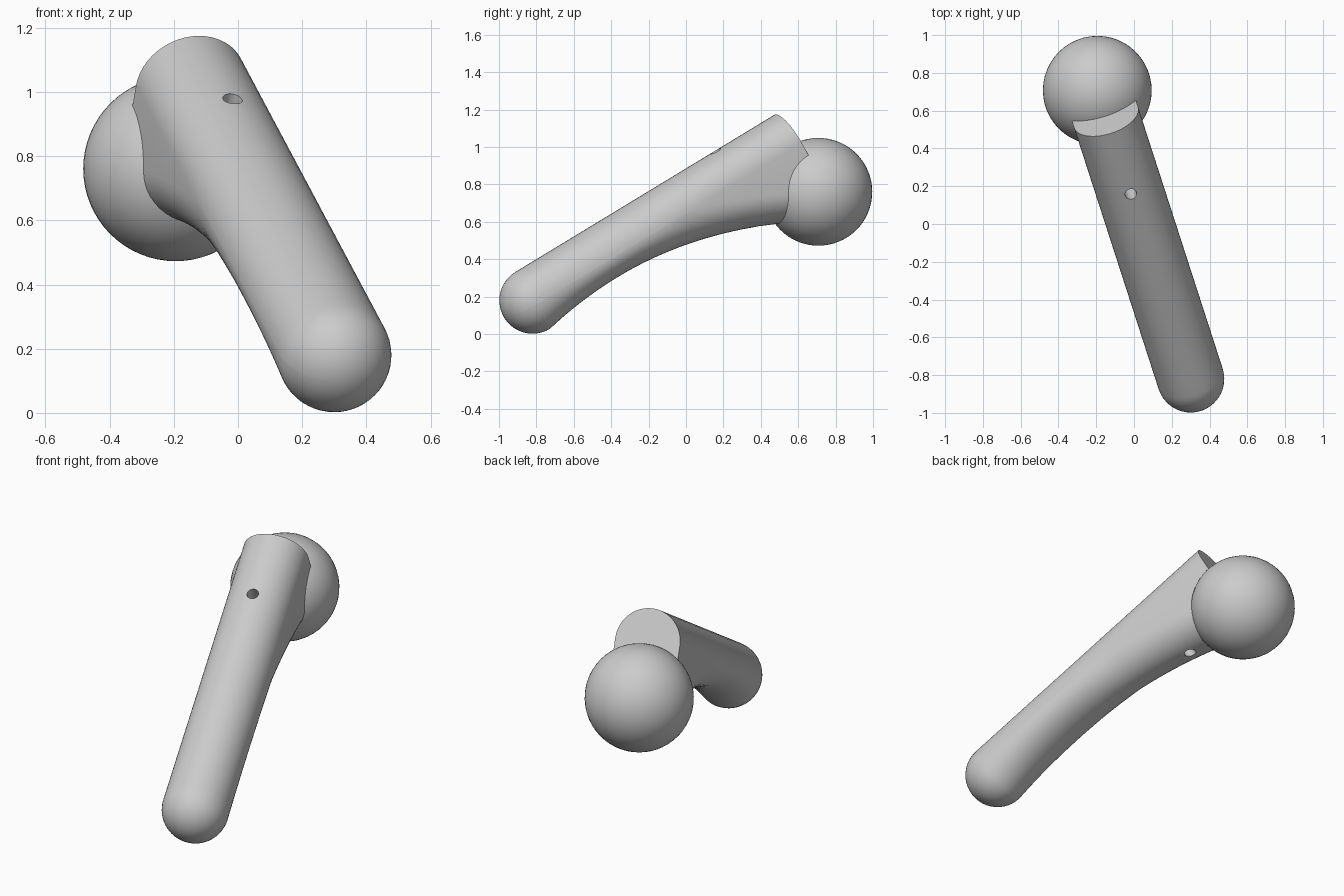
import bpy, bmesh, math
from mathutils import Matrix, Vector

cube = bpy.data.objects.get("Cube")
if cube:
    bpy.data.objects.remove(cube, do_unlink=True)

grey = bpy.data.materials.new("plain_grey")
grey.use_nodes = True
grey.diffuse_color = (0.6, 0.6, 0.6, 1)
grey.node_tree.nodes["Principled BSDF"].inputs["Base Color"].default_value = (0.6, 0.6, 0.6, 1)

# Handle frame: along the shaft, across it, and up out of its back
TIP = Vector((0.30, -0.82, 0.18))
R = 0.178
LENGTH = 1.681
BALL_DROP = 0.30
heading, rise = math.atan2(1.53, -0.495), math.radians(30)
flat = Vector((math.cos(heading), math.sin(heading), 0))
along = flat * math.cos(rise) + Vector((0, 0, math.sin(rise)))
across = Vector((0, 0, 1)).cross(flat)
up = along.cross(across)
frame = Matrix((along, across, up)).transposed().to_4x4()
frame.translation = TIP


def finish(bm, name):
    bmesh.ops.recalc_face_normals(bm, faces=bm.faces)
    mesh = bpy.data.meshes.new(name)
    bm.to_mesh(mesh)
    bm.free()
    mesh.materials.append(grey)
    ob = bpy.data.objects.new(name, mesh)
    bpy.context.collection.objects.link(ob)
    return ob


def smooth(ob):
    bpy.ops.object.select_all(action='DESELECT')
    ob.select_set(True)
    bpy.context.view_layer.objects.active = ob
    bpy.ops.object.shade_smooth_by_angle(angle=math.radians(35))


def depth(a):
    """Depth of the arched underside below the shaft axis."""
    return 0.128 + 0.235 * (a - 0.461) ** 2


def section(a, scale=1.0, low=R, n=24):
    """Round top, straight flanks and round bottom."""
    pts = []
    drop = max(low - R, 0)
    for half in (0, 1):
        for i in range(n + 1):
            t = math.pi * (half + i / n)
            z = math.sin(t) * (R if half == 0 else min(low, R)) - half * drop
            # keep both ends of the flanks distinct, even where they meet
            if half and i in (0, n):
                z -= 0.0005
            pts.append(Vector((a, math.cos(t) * R * scale, z * scale)))
    return pts


# Handle: domed tip, then sections with a straight back and arched belly
rings = []
for i in range(1, 13):
    t = math.pi / 2 * i / 12
    rings.append(section(-R * math.cos(t), math.sin(t)))
for i in range(1, 41):
    a = LENGTH * i / 40
    rings.append(section(a, low=depth(a)))

bm = bmesh.new()
loops = [[bm.verts.new(frame @ p) for p in ring] for ring in rings]
for lo, hi in zip(loops, loops[1:]):
    for i in range(len(lo)):
        j = (i + 1) % len(lo)
        bm.faces.new((lo[i], lo[j], hi[j], hi[i]))
pole = bm.verts.new(frame @ Vector((-R, 0, 0)))
for i in range(len(loops[0])):
    bm.faces.new((pole, loops[0][i], loops[0][i - 1]))
bm.faces.new(loops[-1])
handle = finish(bm, "handle")

# Small pin hole drilled square through the shaft
bm = bmesh.new()
bmesh.ops.create_cone(bm, cap_ends=True, segments=24, radius1=0.031, radius2=0.031, depth=1.6,
                      matrix=frame @ Matrix.Translation((1.29, 0, 0)))
cutter = finish(bm, "hole_cutter")
cutter.hide_render = True
bpy.context.view_layer.objects.active = handle
cut = handle.modifiers.new("pin_hole", 'BOOLEAN')
cut.operation = 'DIFFERENCE'
cut.solver = 'EXACT'
cut.object = cutter
bpy.ops.object.modifier_apply(modifier=cut.name)
bpy.data.objects.remove(cutter, do_unlink=True)
smooth(handle)

# Ball set into the lower part of the end face
bm = bmesh.new()
bmesh.ops.create_uvsphere(bm, u_segments=48, v_segments=32, radius=0.288,
                          matrix=Matrix.Translation(frame @ Vector((LENGTH, 0, -BALL_DROP))))
smooth(finish(bm, "ball"))
